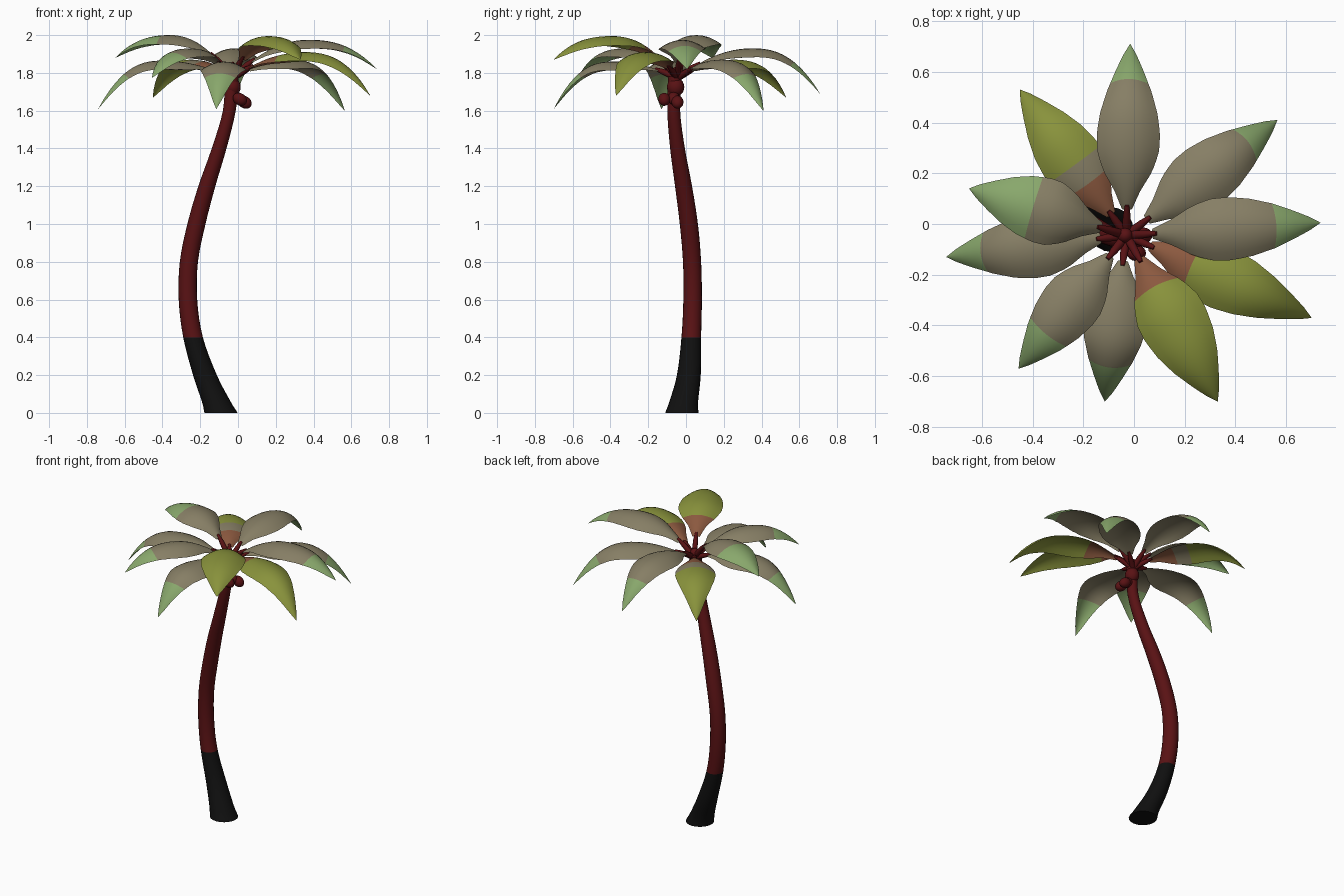
import bpy, bmesh, math
from mathutils import Vector

cube = bpy.data.objects.get("Cube")
if cube:
    bpy.data.objects.remove(cube, do_unlink=True)


def material(name, rgb):
    m = bpy.data.materials.new(name)
    m.use_nodes = True
    m.diffuse_color = (*rgb, 1)
    m.node_tree.nodes["Principled BSDF"].inputs["Base Color"].default_value = (*rgb, 1)
    return m


BLACK = material("charcoal", (0.005, 0.005, 0.005))
RED = material("dark red bark", (0.10, 0.006, 0.007))
GRAY = material("dry leaf", (0.24, 0.21, 0.13))
GREEN = material("fresh leaf", (0.25, 0.39, 0.15))
OLIVE = material("olive leaf", (0.25, 0.29, 0.045))
BROWN = material("brown leaf base", (0.26, 0.10, 0.05))


def finish(bm, name, mats):
    bmesh.ops.recalc_face_normals(bm, faces=bm.faces)
    for f in bm.faces:
        f.smooth = len(f.verts) < 5
    mesh = bpy.data.meshes.new(name)
    bm.to_mesh(mesh)
    bm.free()
    for m in mats:
        mesh.materials.append(m)
    ob = bpy.data.objects.new(name, mesh)
    bpy.context.collection.objects.link(ob)
    return ob


def tube(name, points, radii, mats, sides=16, flat_rings=False):
    """Capped tube through points; rings are level or square to the path."""
    bm = bmesh.new()
    rings = []
    for i, (p, r) in enumerate(zip(points, radii)):
        way = points[min(i + 1, len(points) - 1)] - points[max(i - 1, 0)]
        q = Vector((0, 0, 1)).to_track_quat('Z', 'Y') if flat_rings else way.to_track_quat('Z', 'Y')
        rings.append([bm.verts.new(p + q @ Vector((r * math.cos(a), r * math.sin(a), 0)))
                      for a in (math.tau * k / sides for k in range(sides))])
    for a, b in zip(rings, rings[1:]):
        for k in range(sides):
            j = (k + 1) % sides
            bm.faces.new((a[k], a[j], b[j], b[k]))
    bm.faces.new(rings[0][::-1])
    bm.faces.new(rings[-1])
    return finish(bm, name, mats)


def smooth_path(pts, steps):
    """Catmull-Rom interpolation of vectors."""
    ext = [2 * pts[0] - pts[1]] + pts + [2 * pts[-1] - pts[-2]]
    out = []
    for a, b, c, d in zip(ext, ext[1:], ext[2:], ext[3:]):
        for s in range(steps):
            t = s / steps
            out.append(0.5 * (2 * b + (c - a) * t + (2 * a - 5 * b + 4 * c - d) * t ** 2
                              + (3 * b - a - 3 * c + d) * t ** 3))
    return out + [pts[-1]]


def ball(name, centre, scale, mat, tilt=0):
    bm = bmesh.new()
    bmesh.ops.create_uvsphere(bm, u_segments=16, v_segments=10, radius=1)
    ob = finish(bm, name, [mat])
    ob.location, ob.scale, ob.rotation_euler = centre, scale, (0, tilt, 0)


# Trunk: x, y, z, radius, charcoal below z = 0.4
trunk = [(-.09, -.022, 0, .088), (-.115, -.012, .06, .076), (-.175, .015, .2, .063),
         (-.238, .028, .4, .052), (-.265, .035, .6, .049), (-.26, .032, .8, .048),
         (-.22, .015, 1, .048), (-.165, -.013, 1.2, .045), (-.1, -.045, 1.4, .039),
         (-.046, -.065, 1.6, .034), (-.033, -.058, 1.78, .036)]
path = smooth_path([Vector(p) for p in trunk], 4)
body = tube("trunk", [p.to_3d() for p in path], [p[3] for p in path], [RED, BLACK], 20, True)
for f in body.data.polygons:
    f.material_index = int(f.center.z < 0.4)

# Crown bulb and coconuts
CX, CY, Z0 = -0.03, -0.045, 1.77
ball("crown_bulb", (CX, CY - .01, 1.725), (.044, .046, .05), RED)
ball("crown_top", (CX - .005, CY, 1.8), (.03, .03, .035), RED)
for i, (x, y, z) in enumerate([(.01, -.115, 1.66), (.035, -.045, 1.645), (.0, -.065, 1.665)]):
    ball(f"coconut_{i + 1}", (x, y, z), (.04, .032, .032), RED, 0.6)

# Half width along the blade
WIDTH = [(0, .02), (.1, .05), (.22, .098), (.34, .122), (.46, .125), (.6, .113),
         (.74, .089), (.87, .053), (.95, .025), (1, .001)]


def half_width(t):
    for (a, wa), (b, wb) in zip(WIDTH, WIDTH[1:]):
        if t <= b:
            return wa + (wb - wa) * (t - a) / (b - a)


def leaf(name, tip, peak, bands, wide=1.0):
    """Arching leaf; bands are (end fraction, material) from base to tip."""
    out = Vector((tip[0] - CX, tip[1] - CY, 0))
    reach = out.length
    out.normalize()
    side = Vector((-out.y, out.x, 0))
    top = reach * 0.52

    def spine(r):
        if r < top:
            z = peak - (peak - Z0) * ((top - r) / top) ** 2
        else:
            z = peak - (peak - tip[2]) * ((r - top) / (reach - top)) ** 2.5
        return Vector((CX, CY, z)) + out * r

    # Blade rows, with extra rows on the colour borders
    start = 0.1
    ts = sorted({i / 20 for i in range(21)} | {e for e, m in bands})
    bm = bmesh.new()
    rows, across = [], [k / 4 for k in range(-4, 5)]
    for t in ts:
        r = start + (reach - start) * t
        along = (spine(min(r + .005, reach)) - spine(r - .005)).normalized()
        up = along.cross(side)
        w = half_width(t) * wide
        rows.append([bm.verts.new(spine(r) + side * w * s - up * 0.38 * w * s * s) for s in across])
    for t0, t1, a, b in zip(ts, ts[1:], rows, rows[1:]):
        index = sum((t0 + t1) / 2 > e for e, m in bands)
        for k in range(len(across) - 1):
            bm.faces.new((a[k], a[k + 1], b[k + 1], b[k])).material_index = index
    finish(bm, name, [m for e, m in bands])
    # Stalk
    pts = [spine(r) for r in (.0, .04, .08, .12)]
    tube("stalk_" + name, pts, [.018, .017, .015, .008], [RED], 8)


def dry(end):
    return [(end, GRAY), (1, GREEN)]


leaf("leaf_back", (-.015, .71, 1.69), 1.93, dry(.79))
leaf("leaf_back_left", (.565, .41, 1.6), 1.87, dry(.78))
leaf("leaf_left", (.735, .005, 1.82), 1.975, dry(.74))
leaf("leaf_left_front", (.70, -.37, 1.68), 1.91, [(.26, BROWN), (1, OLIVE)])
leaf("leaf_front_left", (.33, -.70, 1.87), 1.995, [(.2, BROWN), (1, OLIVE)], 1.1)
leaf("leaf_front", (-.115, -.70, 1.61), 1.86, dry(.76))
leaf("leaf_front_right", (-.455, -.57, 1.775), 1.93, dry(.7), .95)
leaf("leaf_right_front", (-.74, -.13, 1.61), 1.865, dry(.78))
leaf("leaf_right_back", (-.65, .14, 1.88), 2.0, dry(.52), 1.05)
leaf("leaf_back_right", (-.45, .53, 1.67), 1.87, [(.25, BROWN), (.4, GRAY), (1, OLIVE)])
